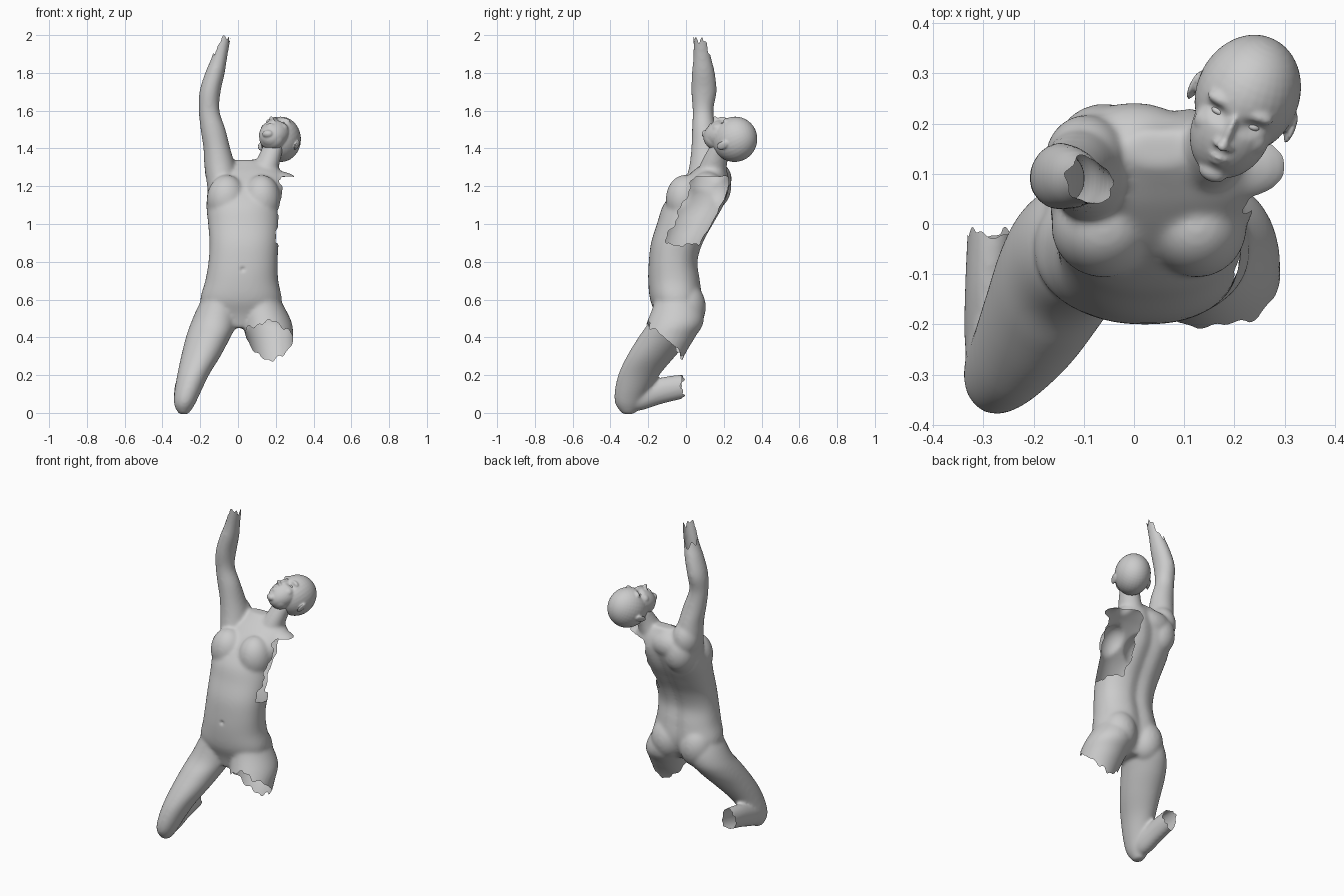
import bpy, bmesh, math
from mathutils import Vector, Matrix

stone = bpy.data.materials.new("grey_stone")
stone.diffuse_color = (0.6, 0.6, 0.6, 1)


def ellipsoid(bm, c, r, rot=0.0):
    m = Matrix.Translation(c) @ Matrix.Rotation(rot, 4, 'Z') @ Matrix.Diagonal((*r, 1))
    bmesh.ops.create_uvsphere(bm, u_segments=32, v_segments=20, radius=1, matrix=m)


def loft(bm, rows, axis='z', power=2.0, groove=0.0, n=48, steps=5):
    """Closed tube through rows (position along axis, centre a, centre b, radius a, radius b)."""
    rings = []
    for i in range(len(rows) - 1):
        p = [Vector(rows[min(max(i + k, 0), len(rows) - 1)]) for k in (-1, 0, 1, 2)]
        for s in range(steps + (i == len(rows) - 2)):
            t = s / steps
            v = 0.5 * (2 * p[1] + (p[2] - p[0]) * t + (2 * p[0] - 5 * p[1] + 4 * p[2] - p[3]) * t * t
                       + (3 * p[1] - p[0] - 3 * p[2] + p[3]) * t ** 3)
            ring = []
            for j in range(n):
                a = 2 * math.pi * j / n
                ca, sa = math.cos(a), math.sin(a)
                x = math.copysign(abs(ca) ** (2 / power), ca)
                y = math.copysign(abs(sa) ** (2 / power), sa)
                if sa > 0:  # groove along the spine
                    y *= 1 - groove * math.exp(-(x / 0.2) ** 2)
                px, py = v[1] + v[3] * x, v[2] + v[4] * y
                ring.append(bm.verts.new((px, py, v[0]) if axis == 'z' else (px, v[0], py)))
            rings.append(ring)
    for a, b in zip(rings, rings[1:]):
        for j in range(n):
            bm.faces.new((a[j], a[(j + 1) % n], b[(j + 1) % n], b[j]))
    bm.faces.new(rings[0][::-1])
    bm.faces.new(rings[-1])


def fuse(bm, name, voxel, smooth):
    """Melt overlapping parts into one skin."""
    bmesh.ops.recalc_face_normals(bm, faces=bm.faces)
    me = bpy.data.meshes.new(name)
    bm.to_mesh(me)
    bm.free()
    ob = bpy.data.objects.new(name, me)
    bpy.context.collection.objects.link(ob)
    r = ob.modifiers.new("fuse", 'REMESH')
    r.mode, r.voxel_size = 'VOXEL', voxel
    s = ob.modifiers.new("soften", 'SMOOTH')
    s.factor, s.iterations = 0.5, smooth
    bpy.context.view_layer.update()
    dg = bpy.context.evaluated_depsgraph_get()
    new = bpy.data.meshes.new_from_object(ob.evaluated_get(dg))
    ob.modifiers.clear()
    ob.data = new
    return ob


def finish(ob, bm):
    for f in bm.faces:
        f.smooth = True
        f.material_index = 0
    bm.to_mesh(ob.data)
    bm.free()
    ob.data.materials.clear()
    ob.data.materials.append(stone)


# ---- body: torso, neck, raised arm, kneeling leg, broken thigh
bm = bmesh.new()
loft(bm, [(0.45, 0.012, -0.06, 0.05, 0.08), (0.52, 0.015, -0.045, 0.19, 0.115),
          (0.6, 0.016, -0.05, 0.215, 0.14), (0.7, 0.02, -0.06, 0.193, 0.14),
          (0.8, 0.027, -0.065, 0.183, 0.132), (0.9, 0.032, -0.045, 0.183, 0.14),
          (1.0, 0.032, -0.002, 0.19, 0.152), (1.1, 0.03, 0.043, 0.197, 0.163),
          (1.2, 0.05, 0.095, 0.205, 0.14), (1.27, 0.06, 0.125, 0.18, 0.1),
          (1.31, 0.06, 0.14, 0.12, 0.065), (1.34, 0.05, 0.15, 0.06, 0.035)], power=2.25, groove=0.12)
# chest, shoulder, back and buttock masses
for x, y, z, rx, ry, rz in ((-0.06, -0.005, 1.13, 0.105, 0.102, 0.13), (0.125, -0.005, 1.13, 0.1, 0.102, 0.13),
                            (0.205, 0.115, 1.22, 0.115, 0.075, 0.06), (-0.06, 0.15, 1.2, 0.095, 0.09, 0.12),
                            (-0.095, 0.13, 1.29, 0.082, 0.088, 0.11), (0.0, 0.15, 1.24, 0.13, 0.092, 0.09),
                            (-0.08, 0.0, 0.56, 0.105, 0.105, 0.13), (0.115, 0.0, 0.56, 0.105, 0.105, 0.13)):
    ellipsoid(bm, (x, y, z), (rx, ry, rz))
# neck
loft(bm, [(1.2, 0.12, 0.12, 0.09, 0.09), (1.28, 0.14, 0.137, 0.073, 0.077),
          (1.35, 0.165, 0.158, 0.062, 0.066), (1.42, 0.19, 0.19, 0.055, 0.06)])
# raised arm
loft(bm, [(1.15, -0.07, 0.09, 0.085, 0.11), (1.3, -0.095, 0.108, 0.082, 0.092),
          (1.4, -0.112, 0.105, 0.071, 0.077), (1.5, -0.132, 0.095, 0.066, 0.063),
          (1.6, -0.153, 0.09, 0.055, 0.055), (1.7, -0.148, 0.095, 0.056, 0.067),
          (1.8, -0.122, 0.092, 0.052, 0.061), (1.9, -0.094, 0.085, 0.04, 0.046),
          (2.06, -0.06, 0.075, 0.036, 0.037)])
# kneeling thigh and knee
loft(bm, [(0.7, -0.06, -0.06, 0.07, 0.09), (0.58, -0.095, -0.045, 0.108, 0.125),
          (0.48, -0.125, -0.06, 0.123, 0.139), (0.4, -0.158, -0.11, 0.118, 0.142),
          (0.3, -0.197, -0.185, 0.104, 0.128), (0.2, -0.238, -0.25, 0.084, 0.109),
          (0.1, -0.27, -0.292, 0.068, 0.087), (0.04, -0.284, -0.305, 0.053, 0.066),
          (-0.007, -0.288, -0.305, 0.025, 0.03)])
# folded shin
loft(bm, [(-0.33, -0.28, 0.075, 0.035, 0.045), (-0.25, -0.284, 0.08, 0.053, 0.069),
          (-0.12, -0.286, 0.12, 0.051, 0.07), (0.06, -0.284, 0.152, 0.044, 0.06)], axis='y')
# broken thigh
loft(bm, [(0.7, 0.1, -0.06, 0.07, 0.09), (0.58, 0.125, -0.045, 0.11, 0.125),
          (0.48, 0.153, -0.057, 0.131, 0.15), (0.4, 0.167, -0.097, 0.125, 0.145),
          (0.3, 0.178, -0.135, 0.113, 0.125), (0.18, 0.19, -0.16, 0.1, 0.1)])
body = fuse(bm, "body", 0.0085, 14)


def jag(t):
    return 0.6 * math.sin(t) + 0.4 * math.sin(2.7 * t + 1)


def broken_away(c):
    x, y, z = c
    # wrist end
    if z > 1.8:
        a = math.atan2(y - 0.08, x + 0.08)
        return z > min(1.998, 1.93 + 0.9 * (x + 0.09) - 0.8 * (y - 0.085) + 0.03 * jag(3 * a))
    # shin end
    if z < 0.28 and x < -0.15:
        return y > -0.018 + 0.015 * jag(60 * x + 45 * z)
    # thigh end, with one long splinter at the back
    if x > 0.035 and z < 0.56:
        splinter = 0.07 * math.exp(-((x - 0.17) / 0.04) ** 2) if y > -0.12 else 0
        return z < 0.305 - 0.85 * y - splinter + 0.028 * jag(45 * x)
    # open shoulder and side
    if x > 0.135 + 0.012 * jag(30 * z) and 0.89 + 0.012 * jag(50 * y) < z < 1.25:
        return y > -0.1 + 0.45 * (z - 0.92) + 0.015 * jag(45 * z)
    return x > 0.308 and z > 0.9


bm = bmesh.new()
bm.from_mesh(body.data)
for v in bm.verts:  # navel
    if v.co.y < -0.1:
        v.co.y += 0.012 * math.exp(-((v.co.x - 0.025) ** 2 + (v.co.z - 0.76) ** 2) / 0.0001)
bmesh.ops.delete(bm, geom=[f for f in bm.faces if broken_away(f.calc_center_median())], context='FACES')
for _ in range(3):  # clean the stair steps along the broken rims
    moved = {}
    for v in bm.verts:
        rim = [e.other_vert(v).co for e in v.link_edges if e.is_boundary]
        if len(rim) == 2:
            moved[v] = v.co * 0.5 + (rim[0] + rim[1]) * 0.25
    for v, co in moved.items():
        v.co = co
finish(body, bm)

# ---- head, modelled upright then tipped back
bm = bmesh.new()
for c, r in (((0, 0.005, 0), (0.103, 0.12, 0.122)),          # skull
             ((0, -0.05, -0.06), (0.08, 0.074, 0.105)),      # face
             ((0, -0.04, -0.108), (0.068, 0.06, 0.052)),     # jaw
             ((0, -0.084, -0.146), (0.03, 0.021, 0.021)),    # chin
             ((0, -0.118, -0.042), (0.011, 0.02, 0.036)),    # nose bridge
             ((0, -0.137, -0.066), (0.012, 0.016, 0.011)),   # nose tip
             ((0, -0.114, -0.1), (0.022, 0.012, 0.006)),     # upper lip
             ((0, -0.109, -0.112), (0.018, 0.012, 0.007))):  # lower lip
    ellipsoid(bm, c, r)
for s in (-1, 1):
    ellipsoid(bm, (s * 0.012, -0.124, -0.07), (0.009, 0.011, 0.008))    # nostril
    ellipsoid(bm, (s * 0.035, -0.09, 0.006), (0.036, 0.022, 0.016))     # brow
    ellipsoid(bm, (s * 0.045, -0.075, -0.055), (0.032, 0.03, 0.03))     # cheekbone
    ellipsoid(bm, (s * 0.105, 0.028, -0.038), (0.007, 0.022, 0.034), s * 0.35)  # ear
head = fuse(bm, "head", 0.005, 5)

bm = bmesh.new()
bm.from_mesh(head.data)
for v in bm.verts:  # eye sockets
    if v.co.y < -0.05:
        d = ((abs(v.co.x) - 0.036) / 0.024) ** 2 + ((v.co.z + 0.021) / 0.014) ** 2
        v.co.y += 0.013 * math.exp(-d)
for s in (-1, 1):  # eyeballs
    ellipsoid(bm, (s * 0.036, -0.088, -0.021), (0.016, 0.012, 0.008))
up = Vector((0.37, 0.85, 0.37)).normalized()
side = Vector((0.91, -0.41, 0.03))
side = (side - up * side.dot(up)).normalized()
front = side.cross(up)
pose = Matrix((side, -front, up)).transposed().to_4x4()
bmesh.ops.transform(bm, matrix=Matrix.Translation((0.226, 0.257, 1.453)) @ pose, verts=bm.verts)
finish(head, bm)
